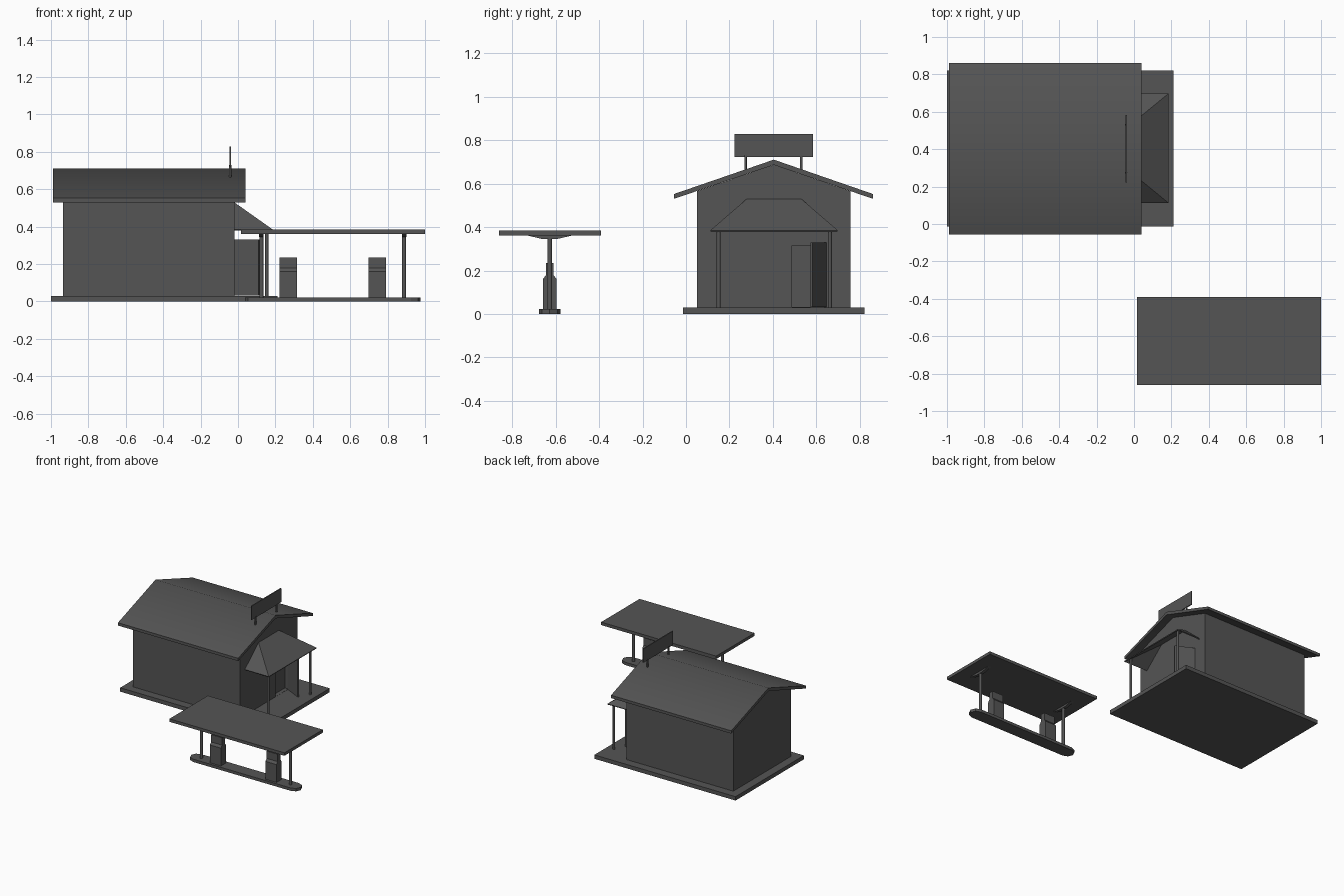
import bpy, bmesh, math
from mathutils import Vector

if "Cube" in bpy.data.objects:
    bpy.data.objects.remove(bpy.data.objects["Cube"])

# one dark grey for everything
DARK = bpy.data.materials.new("dark_grey")
DARK.diffuse_color = (0.09, 0.09, 0.09, 1)
DARK.use_nodes = True
DARK.node_tree.nodes["Principled BSDF"].inputs["Base Color"].default_value = DARK.diffuse_color


def mesh_object(name, verts, faces):
    me = bpy.data.meshes.new(name)
    bm = bmesh.new()
    vs = [bm.verts.new(v) for v in verts]
    for f in faces:
        bm.faces.new([vs[i] for i in f])
    bmesh.ops.recalc_face_normals(bm, faces=bm.faces)
    bm.to_mesh(me)
    bm.free()
    me.materials.append(DARK)
    ob = bpy.data.objects.new(name, me)
    bpy.context.collection.objects.link(ob)
    return ob


def prism(name, profile, lo, hi, axis="x"):
    """Extrude a 2D outline: (y, z) along x, or (x, y) along z."""
    place = (lambda p, t: (t, p[0], p[1])) if axis == "x" else (lambda p, t: (p[0], p[1], t))
    n = len(profile)
    verts = [place(p, t) for t in (lo, hi) for p in profile]
    faces = [tuple(range(n)), tuple(range(n, 2 * n))]
    faces += [(i, (i + 1) % n, n + (i + 1) % n, n + i) for i in range(n)]
    return mesh_object(name, verts, faces)


def box(name, x0, x1, y0, y1, z0, z1):
    return prism(name, [(x0, y0), (x1, y0), (x1, y1), (x0, y1)], z0, z1, "z")


def smooth(ob, degrees):
    bpy.ops.object.select_all(action="DESELECT")
    ob.select_set(True)
    bpy.context.view_layer.objects.active = ob
    bpy.ops.object.shade_smooth_by_angle(angle=math.radians(degrees))


def post(name, x, y, z0, z1, r, sides=12):
    bpy.ops.mesh.primitive_cylinder_add(vertices=sides, radius=r, depth=z1 - z0,
                                        location=(x, y, (z0 + z1) / 2))
    ob = bpy.context.object
    ob.name = name
    ob.data.materials.append(DARK)
    smooth(ob, 40)
    return ob


MID = 0.404    # centre line of the shop
ISLE = -0.627  # centre line of the pump island

# shop slab, gabled walls and roof with a softly shaded ridge
box("shop_slab", -1.0, 0.21, -0.014, 0.822, 0, 0.03)
walls = prism("shop_walls", [(0.05, 0.03), (0.756, 0.03), (0.756, 0.565),
                             (MID, 0.686), (0.05, 0.565)], -0.935, -0.02)
roof = prism("shop_roof", [(-0.055, 0.53), (MID, 0.686), (0.86, 0.53),
                           (0.86, 0.552), (MID, 0.71), (-0.055, 0.552)], -0.99, 0.04)
smooth(roof, 42)

# doorway recess
cutter = box("doorway_cutter", -0.05, 0.05, 0.487, 0.645, 0.031, 0.315)
cutter.hide_render = True
cutter.hide_viewport = True
cut = walls.modifiers.new("doorway", "BOOLEAN")
cut.object = cutter
cut.solver = "EXACT"

# door standing open
hinge, tip = Vector((-0.02, 0.642)), Vector((0.113, 0.577))
d = (tip - hinge).normalized()
side = Vector((-d.y, d.x)) * 0.005
prism("open_door", [hinge - side, tip - side, tip + side, hinge + side], 0.031, 0.33, "z")

# hipped porch roof, thin sheet against the wall
porch = mesh_object("porch_roof",
                    [(-0.02, 0.112, 0.385), (0.185, 0.112, 0.385), (0.185, 0.698, 0.385),
                     (-0.02, 0.698, 0.385), (-0.02, 0.28, 0.53), (-0.02, 0.53, 0.53)],
                    [(0, 1, 4), (1, 2, 5, 4), (2, 3, 5)])
sheet = porch.modifiers.new("sheet", "SOLIDIFY")
sheet.thickness = 0.008
sheet.offset = -1

for i, y in enumerate((0.15, 0.662)):
    post(f"porch_post_{i}", 0.154, y, 0.03, 0.40, 0.009)

# roof sign on two legs
box("sign_board", -0.046, -0.038, 0.222, 0.584, 0.722, 0.829)
for i, y in enumerate((0.274, 0.53)):
    post(f"sign_leg_{i}", -0.042, y, 0.655, 0.73, 0.006)

# island kerb with faceted ends
outline = []
for cx, start in ((0.925, -90), (0.09, 90)):
    for k in range(5):
        a = math.radians(start + 45 * k)
        outline.append((cx + 0.052 * math.cos(a), ISLE + 0.05 * math.sin(a)))
prism("pump_island", outline, 0, 0.022, "z")

# canopy slab, posts and tapered brackets
box("canopy", 0.015, 1.0, -0.86, -0.39, 0.361, 0.384)
for i, x in enumerate((0.125, 0.888)):
    post(f"canopy_post_{i}", x, ISLE, 0.02, 0.361, 0.011)
    prism(f"canopy_bracket_{i}", [(ISLE - 0.107, 0.362), (ISLE - 0.03, 0.344),
                                  (ISLE + 0.03, 0.344), (ISLE + 0.107, 0.362)],
          x - 0.012, x + 0.012)

# fuel pumps: wide body stepping in to a narrow head
half = [(0.032, 0.02), (0.032, 0.16), (0.018, 0.178), (0.018, 0.235)]
pump = [(ISLE + y, z) for y, z in half] + [(ISLE - y, z) for y, z in reversed(half)]
for i, x in enumerate((0.268, 0.744)):
    prism(f"fuel_pump_{i}", pump, x - 0.047, x + 0.047)
